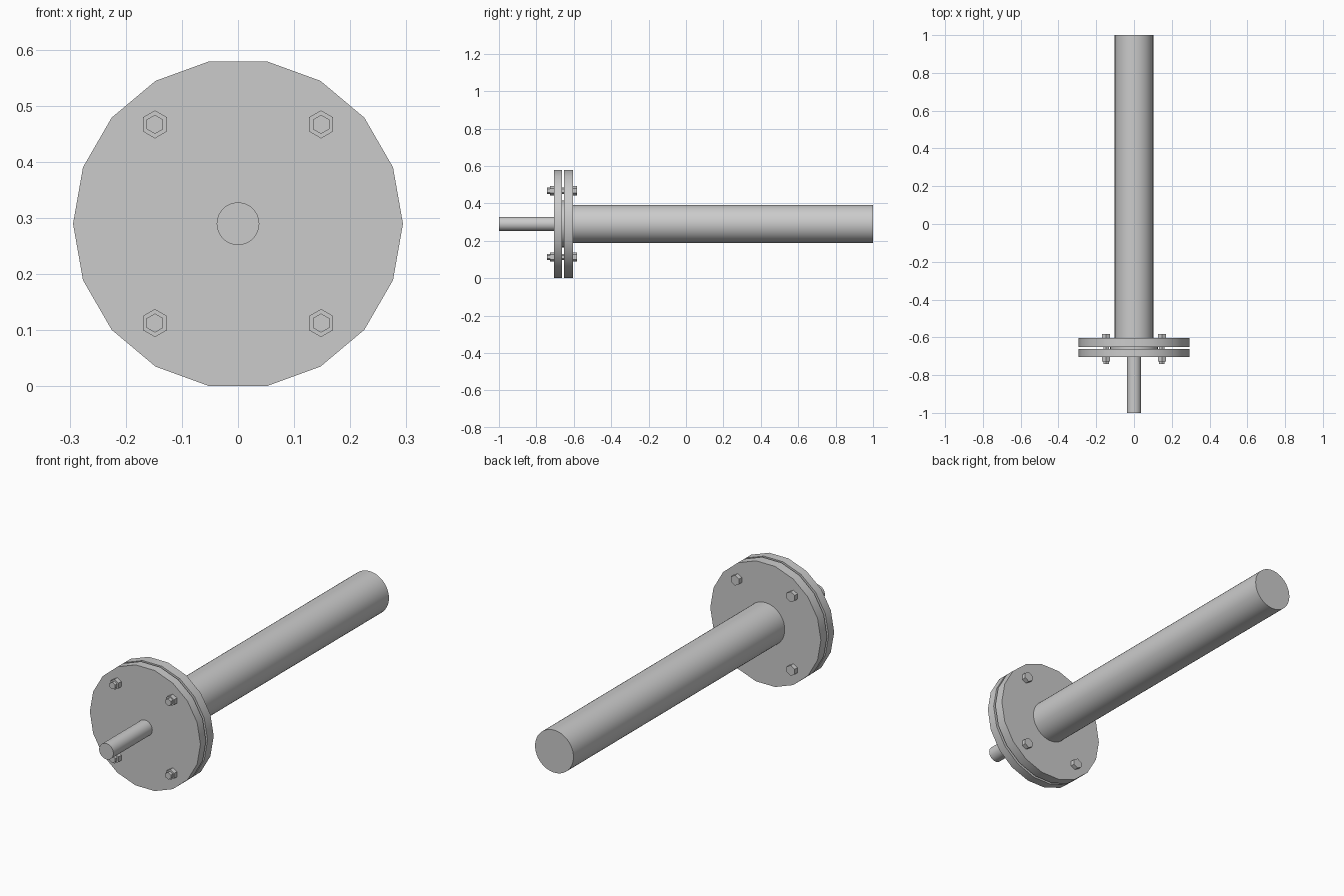
import bpy
import math
from mathutils import Matrix

cube = bpy.data.objects.get("Cube")
if cube:
    bpy.data.objects.remove(cube, do_unlink=True)

steel = bpy.data.materials.new("grey_steel")
steel.use_nodes = True
grey = (0.6, 0.6, 0.6, 1)
steel.diffuse_color = grey
steel.node_tree.nodes["Principled BSDF"].inputs["Base Color"].default_value = grey

AXIS_Z = 0.29


def rod(name, radius, y0, y1, sides, x=0, z=AXIS_Z, turn=0, smooth=True):
    """Capped cylinder along y; turn is the angle of its first corner."""
    bpy.ops.mesh.primitive_cylinder_add(vertices=sides, radius=radius, depth=y1 - y0)
    ob = bpy.context.object
    ob.name = name
    ob.data.transform(Matrix.Rotation(math.radians(90), 4, 'X')
                      @ Matrix.Rotation(math.radians(turn), 4, 'Z'))
    ob.location = (x, (y0 + y1) / 2, z)
    ob.data.materials.append(steel)
    if smooth:
        bpy.ops.object.shade_smooth_by_angle(angle=math.radians(30))
    return ob


# Main pipe and thin front rod
rod("main_pipe", 0.102, -0.605, 1, 48)
rod("front_rod", 0.038, -1, -0.705, 32)

# Pair of flanges with a gasket between them
rod("front_flange", 0.294, -0.705, -0.663, 18, turn=90)
rod("back_flange", 0.294, -0.651, -0.604, 18, turn=90)
rod("gasket", 0.126, -0.663, -0.651, 32)

# Four hexagonal bolts with nuts in front and heads behind
for side, x in (("left", 0.148), ("right", -0.148)):
    for level, dz in (("upper", 0.177), ("lower", -0.177)):
        tag = f"{level}_{side}"
        z = AXIS_Z + dz
        rod("bolt_shank_" + tag, 0.017, -0.742, -0.6, 6, x, z, smooth=False)
        rod("bolt_nut_" + tag, 0.025, -0.727, -0.705, 6, x, z, smooth=False)
        rod("bolt_head_" + tag, 0.025, -0.604, -0.583, 6, x, z, smooth=False)
